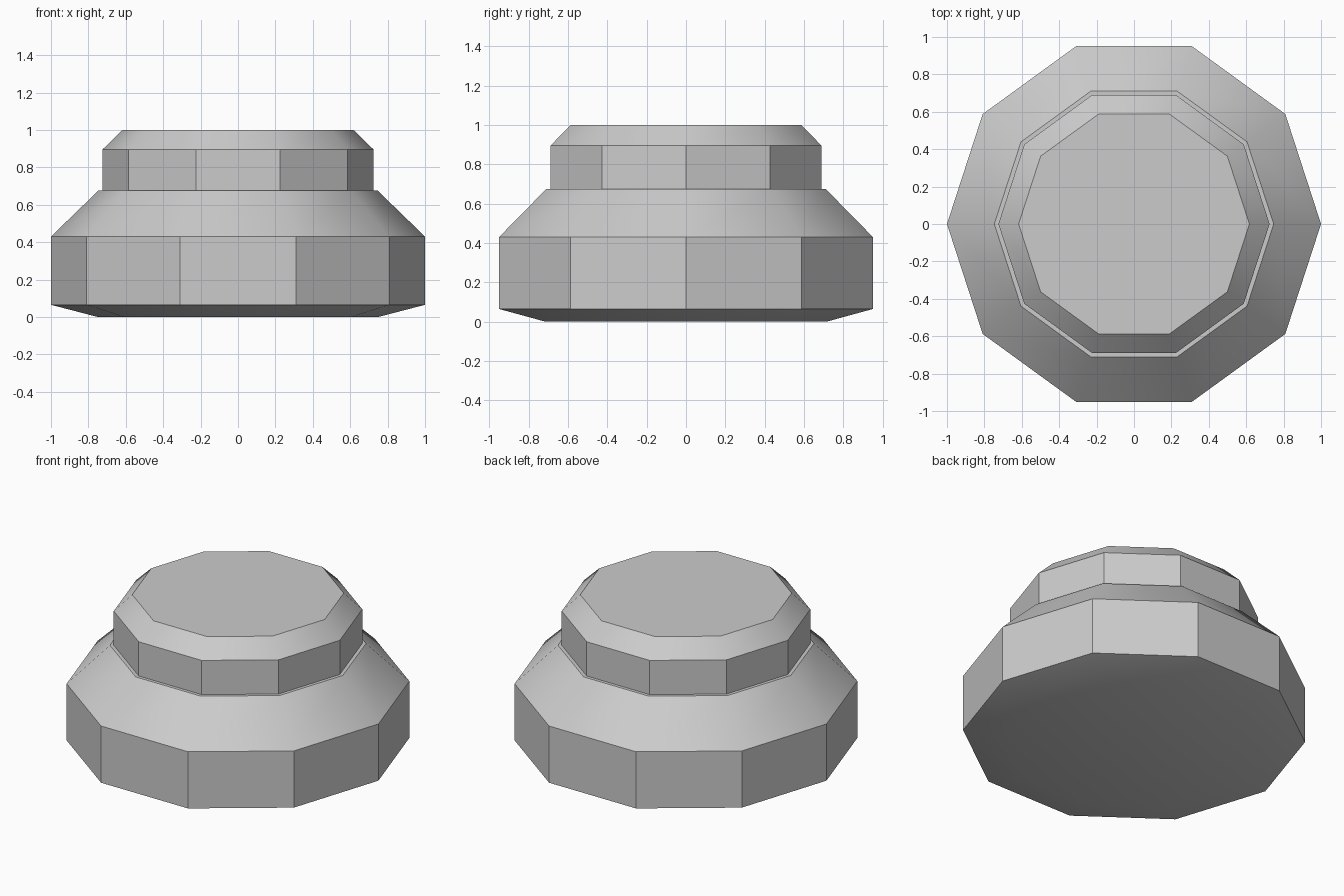
import bpy, bmesh, math

if "Cube" in bpy.data.objects:
    bpy.data.objects.remove(bpy.data.objects["Cube"])

SIDES = 10

# Radius / height profile of the stepped knob, from bottom to top
PROFILE = [
    (0.75, 0.0), (1.0, 0.065), (1.0, 0.43), (0.747, 0.675),   # base
    (0.725, 0.675), (0.725, 0.895), (0.617, 1.0),             # raised cap
]


def ring(bm, radius, z):
    step = 2 * math.pi / SIDES
    return [bm.verts.new((radius * math.cos(i * step), radius * math.sin(i * step), z))
            for i in range(SIDES)]


def lathe(name, profile):
    bm = bmesh.new()
    rings = [ring(bm, r, z) for r, z in profile]
    for low, high in zip(rings, rings[1:]):
        for i in range(SIDES):
            j = (i + 1) % SIDES
            bm.faces.new((low[i], low[j], high[j], high[i]))
    # Bottom and top caps
    bm.faces.new(rings[0][::-1])
    bm.faces.new(rings[-1])
    bmesh.ops.recalc_face_normals(bm, faces=bm.faces)
    mesh = bpy.data.meshes.new(name)
    bm.to_mesh(mesh)
    bm.free()
    obj = bpy.data.objects.new(name, mesh)
    bpy.context.collection.objects.link(obj)
    return obj


knob = lathe("stepped_knob", PROFILE)

# Soft shading on the shallow chamfers, crisp vertical sides
bpy.context.view_layer.objects.active = knob
knob.select_set(True)
bpy.ops.object.shade_smooth_by_angle(angle=math.radians(30))
